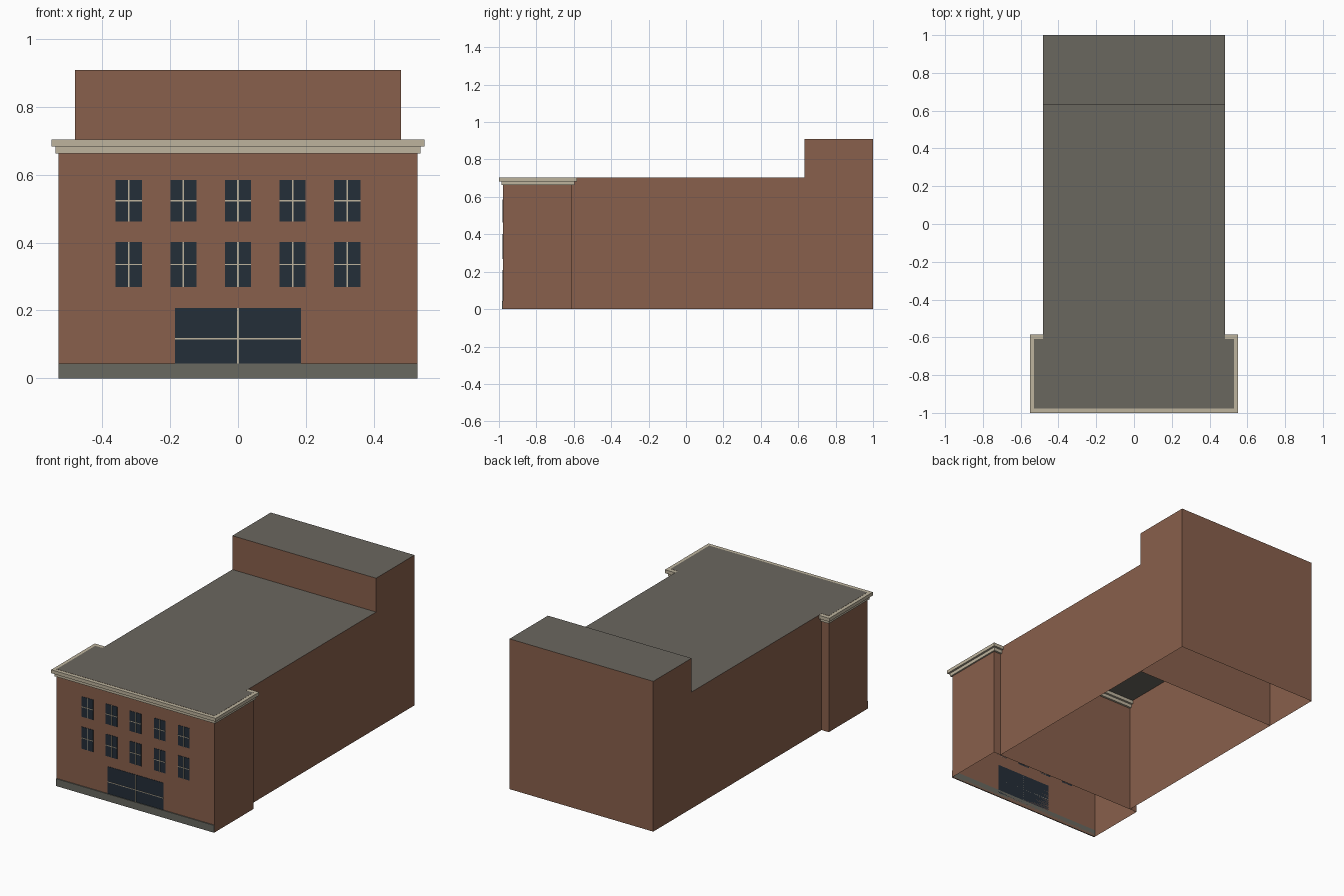
import bpy
import bmesh

if "Cube" in bpy.data.objects:
    bpy.data.objects.remove(bpy.data.objects["Cube"])


def material(name, rgb):
    linear = [((c / 255 + 0.055) / 1.055) ** 2.4 for c in rgb] + [1]
    mat = bpy.data.materials.new(name)
    mat.use_nodes = True
    mat.diffuse_color = linear
    mat.node_tree.nodes["Principled BSDF"].inputs["Base Color"].default_value = linear
    return mat


brick = material("brick", (137, 96, 76))
roofing = material("grey roofing", (106, 103, 95))
plinth_grey = material("plinth grey", (104, 104, 96))
stone = material("pale stone", (190, 180, 158))
glass = material("dark glass", (36, 46, 56))


def boxes(name, extents, mats, open_sides=""):
    """One object of boxes; upward faces take the last material."""
    bm = bmesh.new()
    for (x0, x1), (y0, y1), (z0, z1) in extents:
        made = bmesh.ops.create_cube(bm, size=1)
        for v in made["verts"]:
            v.co.x = x1 if v.co.x > 0 else x0
            v.co.y = y1 if v.co.y > 0 else y0
            v.co.z = z1 if v.co.z > 0 else z0
    bm.normal_update()
    for f in bm.faces:
        f.material_index = len(mats) - 1 if f.normal.z > 0.5 else 0
    # Leave out the bottom, front or back where the shell is open
    tests = {"bottom": lambda n: n.z < -0.5,
             "front": lambda n: n.y < -0.5,
             "back": lambda n: n.y > 0.5}
    gone = [f for f in bm.faces
            if any(tests[s](f.normal) for s in open_sides.split())]
    bmesh.ops.delete(bm, geom=gone, context="FACES")
    mesh = bpy.data.meshes.new(name)
    bm.to_mesh(mesh)
    bm.free()
    for m in mats:
        mesh.materials.append(m)
    obj = bpy.data.objects.new(name, mesh)
    bpy.context.collection.objects.link(obj)
    return obj


def wide(half):
    return (-half, half)


FRONT, BACK = -0.978, -0.609   # front block walls
TOWER = 0.633                  # front of the rear tower
ROOF = 0.7045

# Main masses, hollow and open below
shell = [brick, roofing]
boxes("front_block", [(wide(0.529), (FRONT, BACK), (0, ROOF))], shell, "bottom")
boxes("main_hall", [(wide(0.481), (BACK, TOWER), (0, ROOF))], shell, "bottom front back")
boxes("rear_tower", [(wide(0.481), (TOWER, 1), (0, 0.909))], shell, "bottom")

# Two-step cornice around the front block
boxes("cornice_lower", [(wide(0.538), (-0.987, -0.597), (0.663, 0.683))], [stone])
boxes("cornice_upper", [(wide(0.55), (-1, -0.584), (0.683, 0.7035))], [stone])

# Plinth strip along the facade
boxes("front_plinth", [(wide(0.529), (FRONT - 0.006, FRONT), (0, 0.044))], [plinth_grey])

# Window and entrance glazing with crossing bars
openings = [(0, 0.186, 0.025, 0.208)]
for column in range(-2, 3):
    for low, high in ((0.269, 0.402), (0.463, 0.585)):
        openings.append((column * 0.161, 0.0385, low, high))

panes, bars = [], []
for x, half, low, high in openings:
    mid = (low + high) / 2
    panes.append(((x - half, x + half), (FRONT - 0.002, FRONT), (low, high)))
    bar_depth = (FRONT - 0.004, FRONT)
    bars.append(((x - 0.0025, x + 0.0025), bar_depth, (low, high)))
    bars.append(((x - half, x + half), bar_depth, (mid - 0.002, mid + 0.002)))
boxes("window_panes", panes, [glass])
boxes("window_bars", bars, [stone])
